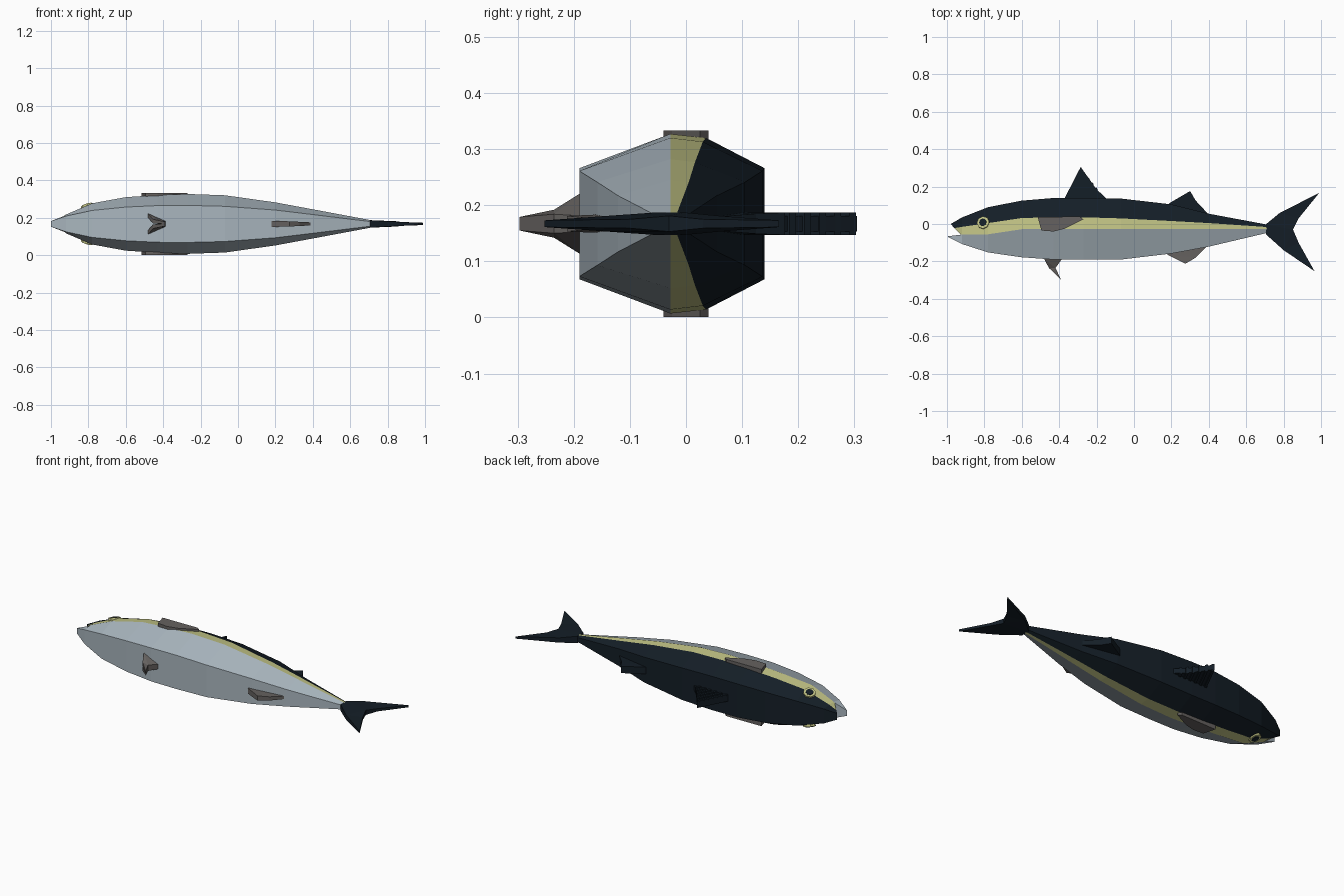
import bpy, bmesh, math
from mathutils import Vector

if "Cube" in bpy.data.objects:
    bpy.data.objects.remove(bpy.data.objects["Cube"])

ZC = 0.167  # height of the fish's mid plane (it lies on its side)


def mat(name, r, g, b):
    m = bpy.data.materials.new(name)
    m.diffuse_color = (r, g, b, 1)
    m.use_nodes = True
    m.node_tree.nodes["Principled BSDF"].inputs["Base Color"].default_value = m.diffuse_color
    return m


DARK = mat("dark_back", 0.007, 0.013, 0.020)
YELLOW = mat("yellow_stripe", 0.55, 0.56, 0.24)
SILVER = mat("silver_belly", 0.40, 0.47, 0.52)
FIN = mat("grey_fin", 0.13, 0.12, 0.115)


def finish(name, bm, mats):
    bmesh.ops.recalc_face_normals(bm, faces=bm.faces)
    me = bpy.data.meshes.new(name)
    bm.to_mesh(me)
    bm.free()
    for m in mats:
        me.materials.append(m)
    ob = bpy.data.objects.new(name, me)
    bpy.context.collection.objects.link(ob)
    return ob


def slab(name, lower, upper, m):
    """Solid between two matching outlines."""
    bm = bmesh.new()
    a = [bm.verts.new(p) for p in lower]
    b = [bm.verts.new(p) for p in upper]
    bm.faces.new(a)
    bm.faces.new(b)
    n = len(a)
    for i in range(n):
        bm.faces.new((a[i], a[(i + 1) % n], b[(i + 1) % n], b[i]))
    bmesh.ops.triangulate(bm, faces=[f for f in bm.faces if len(f.verts) > 4])
    return finish(name, bm, [m])


def fin(name, pts, m):
    """Upright fin on the mid plane: points are (x, y, half thickness)."""
    return slab(name, [(x, y, ZC - t) for x, y, t in pts],
                [(x, y, ZC + t) for x, y, t in pts], m)


# body stations: x, back y, stripe top y, stripe bottom y, belly y, edge width, side width
stations = [
    (-0.92, 0.035, -0.015, -0.055, -0.107, 0.042, 0.050),
    (-0.78, 0.090, 0.005, -0.055, -0.152, 0.072, 0.110),
    (-0.60, 0.125, 0.032, -0.028, -0.178, 0.090, 0.143),
    (-0.43, 0.139, 0.036, -0.028, -0.190, 0.098, 0.154),
    (-0.27, 0.140, 0.036, -0.028, -0.190, 0.099, 0.160),
    (-0.07, 0.136, 0.030, -0.028, -0.190, 0.094, 0.153),
    (0.20, 0.105, 0.016, -0.028, -0.158, 0.074, 0.115),
    (0.40, 0.055, 0.005, -0.028, -0.121, 0.050, 0.078),
    (0.71, -0.003, -0.016, -0.028, -0.048, 0.012, 0.020),
]
# snout ring is slanted so that the mouth is notched in
rings = [[(-0.98, 0.0, 0.018), (-0.96, -0.022, 0.024),
          (-0.925, -0.057, 0.044), (-1.0, -0.066, 0.015)]]
for x, d, u, l, b, we, ws in stations:
    rings.append([(x, d, we), (x, u, ws * 0.955), (x, l, ws), (x, b, we)])
bm = bmesh.new()
vr = []
for r in rings:
    full = [(x, y, ZC + w) for x, y, w in r] + [(x, y, ZC - w) for x, y, w in reversed(r)]
    vr.append([bm.verts.new(p) for p in full])
strip_mat = [0, 1, 2, 2, 2, 1, 0, 0]
for a, b in zip(vr, vr[1:]):
    for i in range(8):
        j = (i + 1) % 8
        bm.faces.new((a[i], a[j], b[j], b[i])).material_index = strip_mat[i]
# mouth and tail root caps
s = vr[0]
for q, k in (((0, 1, 6, 7), 0), ((1, 2, 5, 6), 0), ((2, 3, 4, 5), 2)):
    bm.faces.new([s[i] for i in q]).material_index = k
bm.faces.new(vr[-1])
finish("body", bm, [DARK, YELLOW, SILVER])

# dorsal fins with ribs
fin("front_dorsal_fin", [(-0.38, 0.12, 0.014), (-0.285, 0.305, 0.014),
                         (-0.20, 0.185, 0.014), (-0.14, 0.13, 0.014)], DARK)
for i in range(6):
    x0 = -0.38 + i * 0.035
    t = 1 - i * 0.15
    x1, y1 = x0 + 0.095 * t, 0.125 + 0.178 * t
    fin("dorsal_rib", [(x0, 0.12, 0.02), (x1, y1, 0.02),
                       (x1 + 0.008, y1 - 0.012, 0.02), (x0 + 0.016, 0.12, 0.02)], DARK)
fin("rear_dorsal_fin", [(0.17, 0.09, 0.02), (0.19, 0.112, 0.02), (0.30, 0.176, 0.02),
                        (0.33, 0.125, 0.018), (0.40, 0.05, 0.012)], DARK)

# anal fin
fin("anal_fin", [(0.17, -0.145, 0.016), (0.18, -0.165, 0.016), (0.275, -0.212, 0.014),
                 (0.33, -0.18, 0.011), (0.40, -0.11, 0.008)], FIN)

# tail: thick root and two thin lobes
fin("tail_upper_lobe", [(0.705, -0.028, 0.02), (0.705, -0.002, 0.02), (0.78, 0.06, 0.014),
                        (0.99, 0.166, 0.006), (0.88, 0.03, 0.008), (0.85, -0.03, 0.014)], DARK)
fin("tail_lower_lobe", [(0.705, -0.028, 0.02), (0.705, -0.055, 0.02), (0.80, -0.14, 0.014),
                        (0.965, -0.252, 0.006), (0.88, -0.10, 0.008), (0.85, -0.03, 0.014)], DARK)

# paired fins and eyes on both flanks
pec = [(-0.515, 0.037), (-0.29, 0.04), (-0.27, 0.025), (-0.37, -0.025), (-0.43, -0.04), (-0.495, -0.035)]
n = Vector((-0.3, 0.28, 1)).normalized()
for side, sg in (("left", 1), ("right", -1)):
    slab(side + "_pectoral_fin", [(x, y, ZC + sg * 0.12) for x, y in pec],
         [(x, y, ZC + sg * 0.1665) for x, y in pec], FIN)
    # pelvic fin: splayed root, swept blade
    outer = [(-0.48, -0.187, 0.055), (-0.385, -0.187, 0.014), (-0.42, -0.235, 0.017),
             (-0.39, -0.297, 0.012), (-0.455, -0.235, 0.025)]
    slab(side + "_pelvic_fin",
         [(x, y, ZC + sg * max(w - 0.022, 0.0)) for x, y, w in outer],
         [(x, y, ZC + sg * w) for x, y, w in outer], FIN)
    # eye: octagonal ring and pupil tilted to the cheek
    for nm, r, lift, m in (("eye_ring", 0.034, 0.003, YELLOW), ("pupil", 0.021, 0.006, DARK)):
        d = Vector((n.x, n.y, n.z * sg))
        c = Vector((-0.807, 0.008, ZC + sg * 0.098)) + d * lift
        q = d.to_track_quat('Z', 'Y')
        circ = [q @ Vector((r * math.cos(math.tau * k / 8), r * math.sin(math.tau * k / 8), 0))
                for k in range(8)]
        slab(side + "_" + nm, [c + p - d * 0.02 for p in circ], [c + p for p in circ], m)
